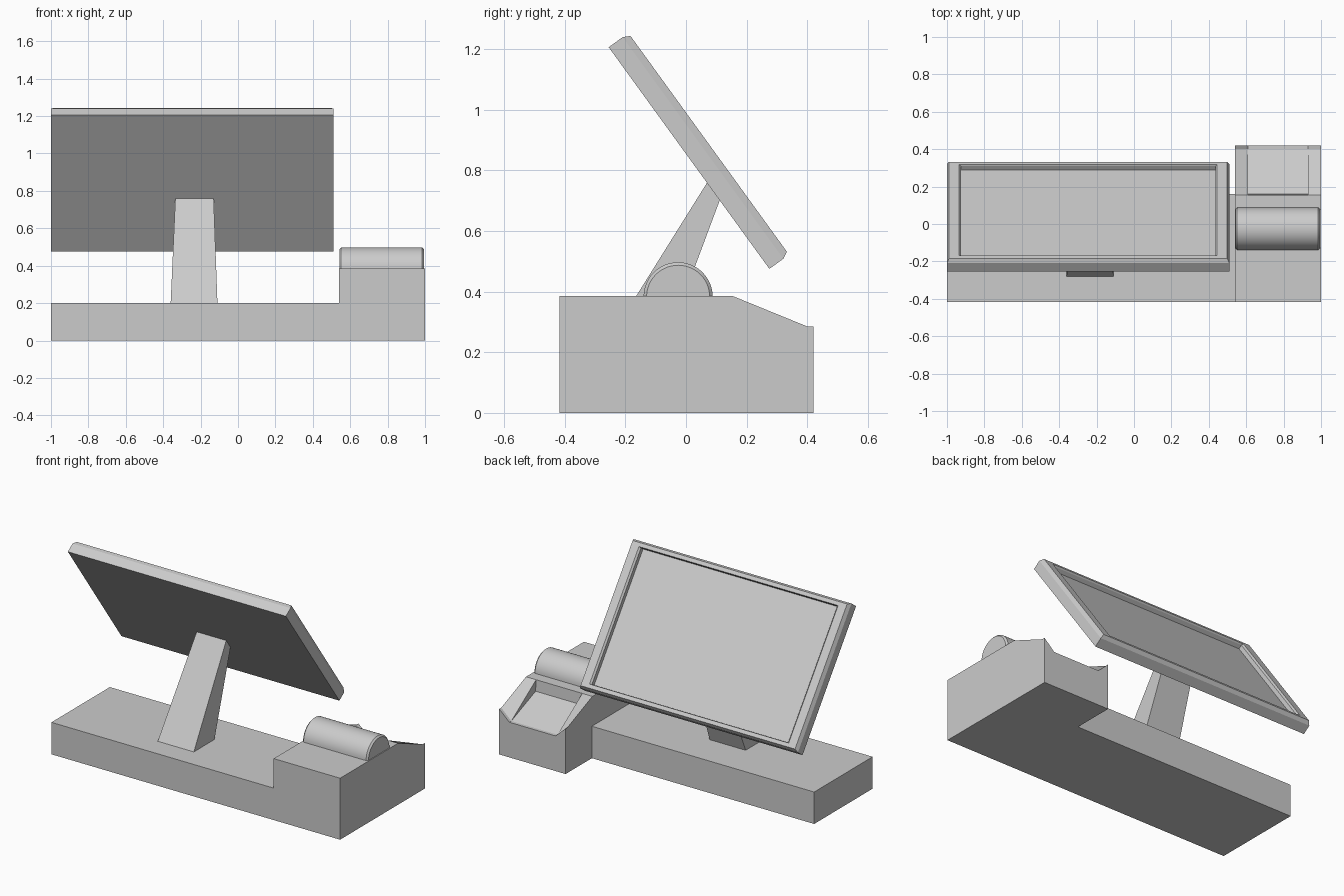
import bpy, bmesh, math
from mathutils import Vector

if "Cube" in bpy.data.objects:
    bpy.data.objects.remove(bpy.data.objects["Cube"])


def make_object(name, verts, faces):
    mesh = bpy.data.meshes.new(name)
    mesh.from_pydata([tuple(v) for v in verts], [], faces)
    bm = bmesh.new()
    bm.from_mesh(mesh)
    bmesh.ops.recalc_face_normals(bm, faces=bm.faces)
    bm.to_mesh(mesh)
    bm.free()
    obj = bpy.data.objects.new(name, mesh)
    bpy.context.collection.objects.link(obj)
    return obj


def loft(name, rings):
    """Skin a list of equal-length rings and cap both ends."""
    n = len(rings[0])
    faces = [tuple(range(n)), tuple((len(rings) - 1) * n + i for i in range(n))]
    for r in range(len(rings) - 1):
        for i in range(n):
            j = (i + 1) % n
            faces.append((r * n + i, r * n + j, (r + 1) * n + j, (r + 1) * n + i))
    return make_object(name, [v for ring in rings for v in ring], faces)


def rect(x0, x1, y0, y1, z):
    return [(x0, y0, z), (x1, y0, z), (x1, y1, z), (x0, y1, z)]


# Low base slab
loft("base_slab", [rect(-1, 0.54, -0.418, 0.16, z) for z in (0, 0.2)])

# Printer housing: side profile with a dished, sloping rear
X = (0.54, 0.61, 0.93, 1.0)
verts, rows = [], []
for y, outer, inner in ((-0.418, 0.385, 0.385), (0.155, 0.385, 0.385),
                        (0.40, 0.285, 0.22), (0.42, 0.285, 0.22)):
    rows.append(len(verts))
    verts += [(x, y, z) for x, z in zip(X, (outer, inner, inner, outer))]
a, b, c, d = rows
fl = len(verts)                       # front edge of the tray floor
verts += [(X[1], 0.16, 0.315), (X[2], 0.16, 0.315)]
bt = len(verts)                       # bottom corners
verts += rect(0.54, 1.0, -0.418, 0.42, 0)
faces = [
    (a, a + 1, b + 1, b), (a + 1, a + 2, b + 2, b + 1), (a + 2, a + 3, b + 3, b + 2),
    (b, b + 1, c + 1, c), (b + 2, b + 3, c + 3, c + 2),
    (b + 1, b + 2, fl + 1, fl), (fl, fl + 1, c + 2, c + 1),
    (b + 1, fl, c + 1), (b + 2, c + 2, fl + 1),
    (c, c + 1, d + 1, d), (c + 1, c + 2, d + 2, d + 1), (c + 2, c + 3, d + 3, d + 2),
    (bt, bt + 1, a + 3, a + 2, a + 1, a),
    (bt + 3, bt + 2, d + 3, d + 2, d + 1, d),
    (bt, a, b, c, d, bt + 3), (bt + 1, a + 3, b + 3, c + 3, d + 3, bt + 2),
    (bt, bt + 1, bt + 2, bt + 3),
]
make_object("printer_housing", verts, faces)


# Half-round paper roll cover with bevelled ends
def half_round(x, r):
    return [(x, -0.026 - r * math.cos(math.pi * i / 24), 0.383 + r * math.sin(math.pi * i / 24))
            for i in range(25)]


cover = loft("paper_roll_cover", [half_round(x, r) for x, r in
                                  ((0.542, 0.104), (0.552, 0.114), (0.985, 0.114), (0.995, 0.104))])
bpy.context.view_layer.objects.active = cover
cover.select_set(True)
bpy.ops.object.shade_smooth_by_angle(angle=math.radians(30))

# Tapered leaning stand, its top meeting the tilted screen
loft("stand", [
    [(-0.36, -0.28, 0.2), (-0.11, -0.28, 0.2), (-0.11, -0.076, 0.2), (-0.36, -0.076, 0.2)],
    [(-0.335, 0.07, 0.76), (-0.13, 0.07, 0.76), (-0.13, 0.112, 0.703), (-0.335, 0.112, 0.703)],
])

# Tilted screen: bevelled shell, bezel and recessed display
top = Vector((0, -0.255, 1.206))
down = Vector((0, 0.53, -0.731))
length = down.length
down.normalize()
out = Vector((0, -down.z, down.y))


def screen_ring(inset_x, inset_d, depth):
    x0, x1 = -1 + inset_x, 0.51 - inset_x
    d0, d1 = inset_d, length - inset_d
    return [Vector((x, 0, 0)) + top + down * s + out * depth
            for x, s in ((x0, d0), (x1, d0), (x1, d1), (x0, d1))]


loft("screen", [screen_ring(*r) for r in (
    (0, 0, 0), (0, 0, 0.057), (0.012, 0.012, 0.08),
    (0.065, 0.035, 0.08), (0.075, 0.038, 0.07), (0.075, 0.038, 0.045))])
